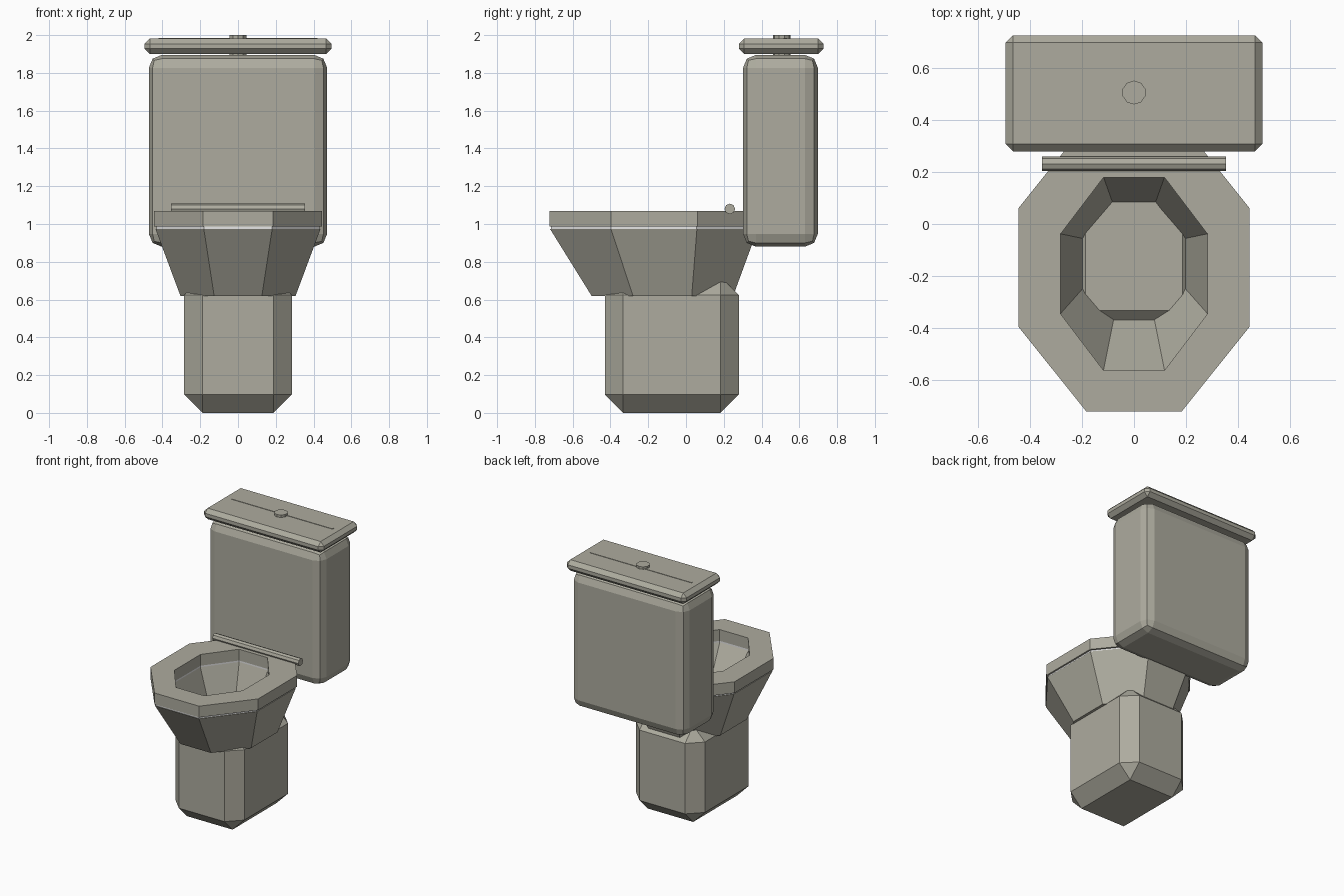
import bpy, bmesh, math
from mathutils import Vector

old = bpy.data.objects.get("Cube")
if old:
    bpy.data.objects.remove(old)


def material(name, color):
    m = bpy.data.materials.new(name)
    m.use_nodes = True
    m.diffuse_color = color
    m.node_tree.nodes["Principled BSDF"].inputs["Base Color"].default_value = color
    return m


ceramic = material("warm grey ceramic", (0.42, 0.41, 0.345, 1))
white = material("white seal", (1, 1, 1, 1))


def finish(name, bm, mat):
    bmesh.ops.recalc_face_normals(bm, faces=bm.faces)
    mesh = bpy.data.meshes.new(name)
    bm.to_mesh(mesh)
    bm.free()
    mesh.materials.append(mat)
    obj = bpy.data.objects.new(name, mesh)
    bpy.context.collection.objects.link(obj)
    return obj


def box(name, low, high, bevel=0, segments=1):
    low, high = Vector(low), Vector(high)
    bm = bmesh.new()
    bmesh.ops.create_cube(bm, size=1)
    for v in bm.verts:
        v.co = (low + high) / 2 + v.co * (high - low)
    if bevel:
        bmesh.ops.bevel(bm, geom=bm.edges[:], offset=bevel, segments=segments,
                        profile=0.5, affect='EDGES')
    return finish(name, bm, ceramic)


def octagon(bm, half_x, front, back, z):
    """Ring of eight vertices with flat sides along both axes."""
    r = 1 / math.cos(math.pi / 8)
    mid, half_y = (front + back) / 2, (back - front) / 2
    angles = [math.pi * (2 * i + 1) / 8 for i in range(8)]
    return [bm.verts.new((half_x * r * math.cos(a), mid + half_y * r * math.sin(a), z))
            for a in angles]


def loft(name, sections, mat, closed_loop=False):
    """Skin octagons in order; join last to first, or cap both ends."""
    bm = bmesh.new()
    rings = [octagon(bm, *s) for s in sections]
    pairs = list(zip(rings, rings[1:]))
    if closed_loop:
        pairs.append((rings[-1], rings[0]))
    else:
        bm.faces.new(rings[0])
        bm.faces.new(rings[-1])
    for a, b in pairs:
        for i in range(8):
            j = (i + 1) % 8
            bm.faces.new((a[i], a[j], b[j], b[i]))
    return finish(name, bm, mat)


def cylinder(name, radius, depth, sides, center, along_x=False):
    bm = bmesh.new()
    bmesh.ops.create_cone(bm, cap_ends=True, segments=sides, radius1=radius,
                          radius2=radius, depth=depth)
    obj = finish(name, bm, ceramic)
    obj.location = center
    if along_x:
        obj.rotation_euler.y = math.pi / 2
    return obj


# Chamfered base
box("pedestal", (-0.285, -0.43, 0), (0.285, 0.28, 0.72), 0.097)

# Hollow bowl: outer wall, rim, then inner wall down to the floor
loft("bowl", [(0.305, -0.50, 0.25, 0.62),
              (0.437, -0.72, 0.38, 0.974),
              (0.285, -0.567, 0.182, 0.974),
              (0.19, -0.37, 0.072, 0.685)], ceramic)


def ring(name, outer, inner, bottom, top, mat):
    loft(name, [(*outer, bottom), (*outer, top), (*inner, top), (*inner, bottom)], mat, True)


# Thin seal between bowl and seat, then the seat ring
ring("seat_seal", (0.432, -0.715, 0.375), (0.285, -0.567, 0.182), 0.972, 0.987, white)
ring("seat", (0.445, -0.7225, 0.387), (0.283, -0.565, 0.18), 0.986, 1.07, ceramic)
cylinder("seat_hinge", 0.028, 0.71, 8, (0, 0.232, 1.08), True)

# Tank, lid and flush button
box("tank", (-0.472, 0.302, 0.88), (0.472, 0.698, 1.895), 0.068, 2)
box("tank_lid", (-0.495, 0.28, 1.9), (0.495, 0.7275, 1.982), 0.028)
box("lid_strip", (-0.42, 0.516, 1.977), (0.42, 0.535, 1.985))
cylinder("flush_button", 0.046, 0.115, 10, (0, 0.507, 1.9425))
